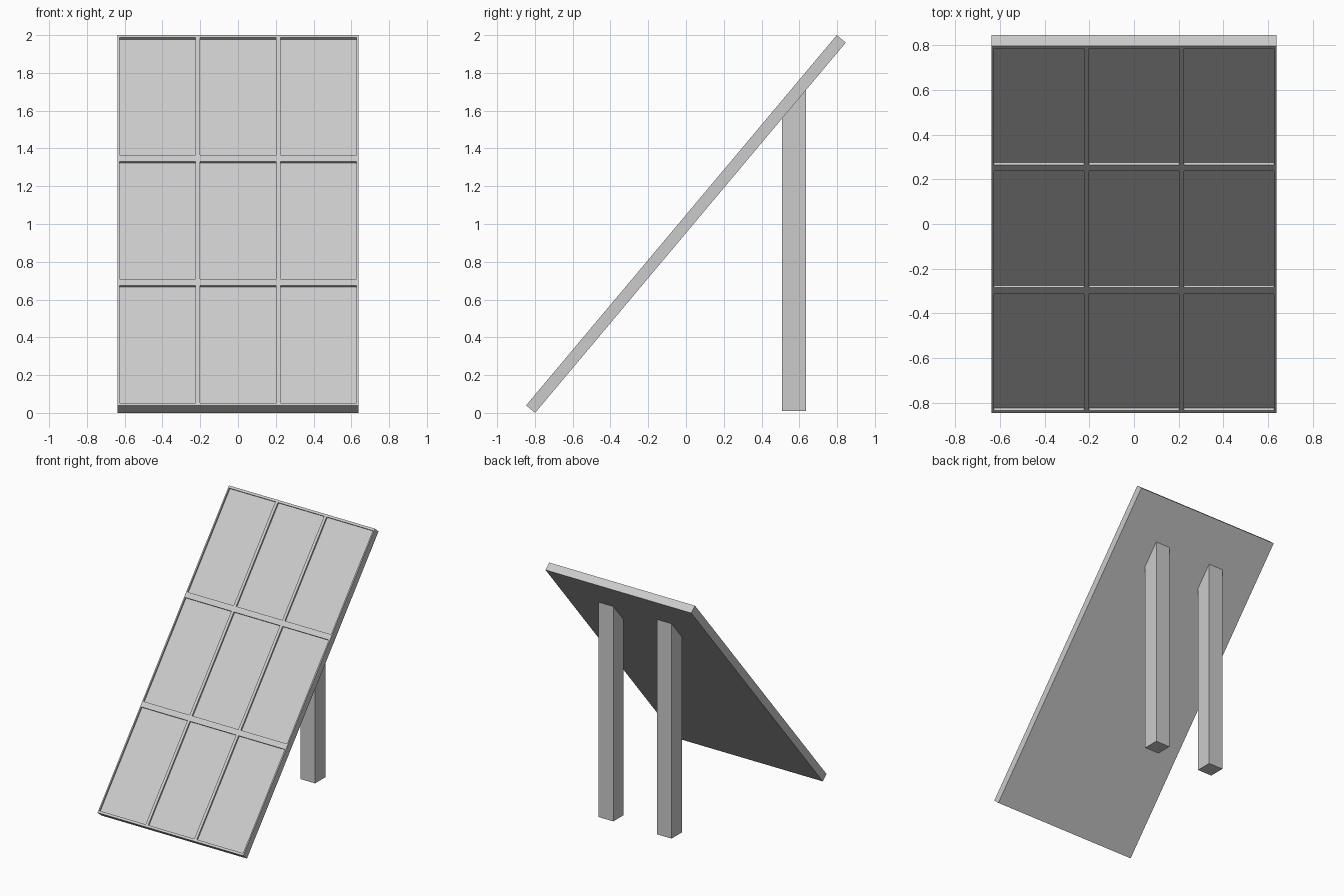
import bpy, bmesh, math
from mathutils import Matrix, Vector

default = bpy.data.objects.get("Cube")
if default:
    bpy.data.objects.remove(default, do_unlink=True)

TILT = math.radians(50)
WIDTH, LENGTH, THICK = 1.276, 2.559, 0.062
RECESS = 0.013
BACK_EDGE_Y = -0.799          # where the panel's underside meets the ground

grey = bpy.data.materials.new("light_grey")
grey.use_nodes = True
grey.diffuse_color = (0.6, 0.6, 0.6, 1)
grey.node_tree.nodes["Principled BSDF"].inputs["Base Color"].default_value = (0.6, 0.6, 0.6, 1)


def finish(bm, name):
    bmesh.ops.recalc_face_normals(bm, faces=bm.faces)
    mesh = bpy.data.meshes.new(name)
    bm.to_mesh(mesh)
    bm.free()
    mesh.materials.append(grey)
    obj = bpy.data.objects.new(name, mesh)
    bpy.context.collection.objects.link(obj)
    return obj


def box(lo, hi):
    bm = bmesh.new()
    bmesh.ops.create_cube(bm, size=1)
    for v in bm.verts:
        v.co = Vector(h if c > 0 else l for c, l, h in zip(v.co, lo, hi))
    return bm


def spans(start, margin, size, pitch):
    """Three evenly spaced cell intervals along one axis."""
    return [(start + margin + i * pitch, start + margin + i * pitch + size) for i in range(3)]


# Tilted panel: a slab lying flat, cut into cells, recessed, then rotated up
columns = spans(-WIDTH / 2, 0.01, 0.404, 0.426)
rows = spans(0, 0.018, 0.812, 0.8555)
bm = box((-WIDTH / 2, 0, 0), (WIDTH / 2, LENGTH, THICK))
for axis, intervals in ((Vector((1, 0, 0)), columns), (Vector((0, 1, 0)), rows)):
    for interval in intervals:
        for cut in interval:
            bmesh.ops.bisect_plane(bm, geom=bm.verts[:] + bm.edges[:] + bm.faces[:],
                                   plane_co=axis * cut, plane_no=axis)


def is_cell(face):
    c = face.calc_center_median()
    return (face.normal.z > 0.9 and any(a < c.x < b for a, b in columns)
            and any(a < c.y < b for a, b in rows))


bm.normal_update()
bmesh.ops.inset_individual(bm, faces=[f for f in bm.faces if is_cell(f)],
                           thickness=0, depth=-RECESS)
bm.transform(Matrix.Translation((0, BACK_EDGE_Y, 0)) @ Matrix.Rotation(TILT, 4, 'X'))
finish(bm, "panel")

# Two square posts, their tops mitred to the panel's underside
for name, x in (("left_post", 0.255), ("right_post", -0.255)):
    bm = box((x - 0.064, 0.508, 0.01), (x + 0.064, 0.636, 1))
    for v in bm.verts:
        if v.co.z > 0.5:
            v.co.z = (v.co.y - BACK_EDGE_Y) * math.tan(TILT)
    finish(bm, name)
